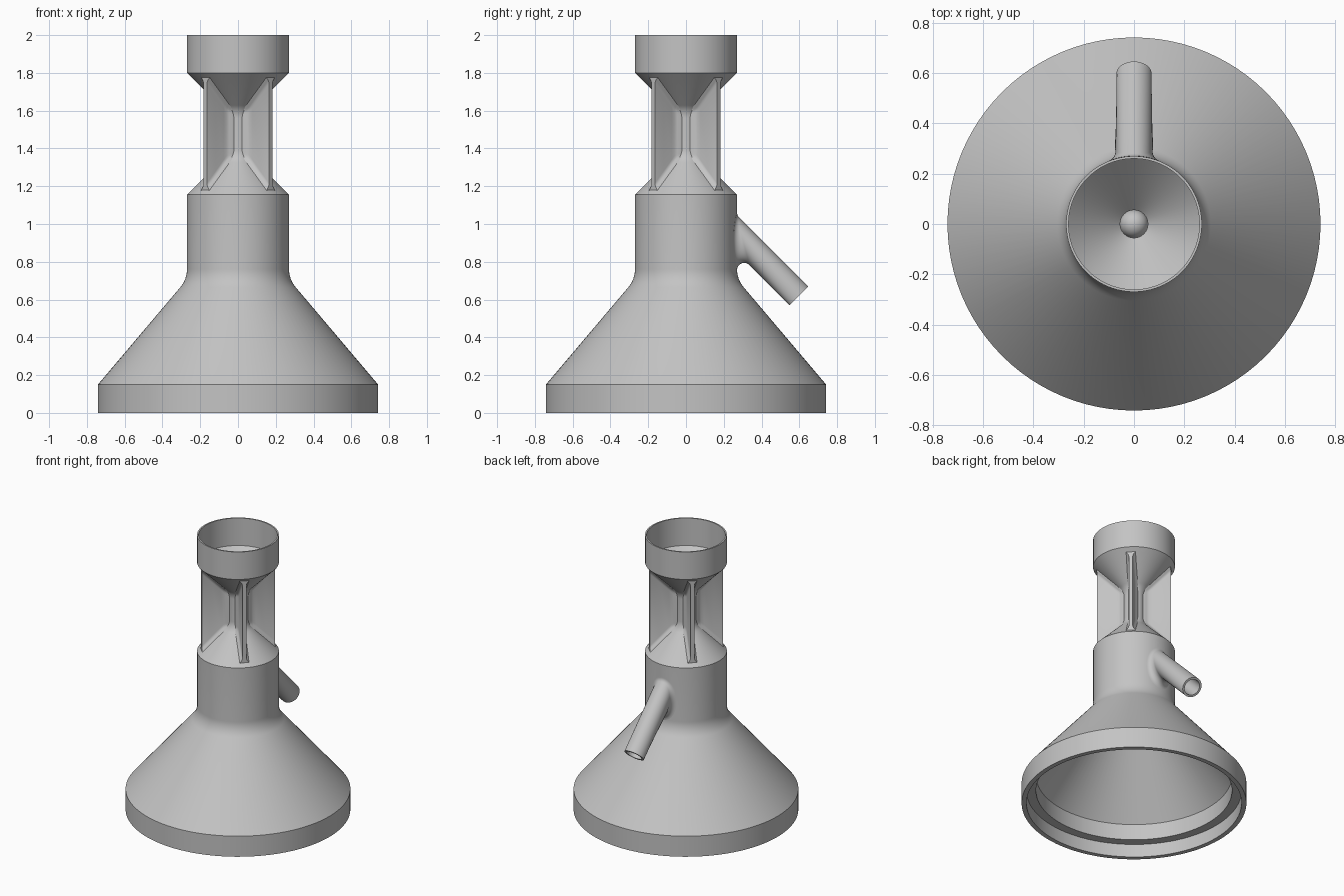
import bpy, bmesh
from math import sin, cos, tan, pi, sqrt, radians
from mathutils import Vector

cube = bpy.data.objects.get("Cube")
if cube:
    bpy.data.objects.remove(cube)

grey = bpy.data.materials.new("plain grey")
grey.use_nodes = True
COLOUR = (0.55, 0.55, 0.55, 1)
grey.diffuse_color = COLOUR
grey.node_tree.nodes["Principled BSDF"].inputs["Base Color"].default_value = COLOUR


def loft(name, rings, wrap):
    """Skin closed rings; wrap joins last to first, otherwise the ends are capped."""
    bm = bmesh.new()
    rows = [[bm.verts.new(p) for p in ring] for ring in rings]
    n = len(rows[0])
    pairs = list(zip(rows, rows[1:]))
    if wrap:
        pairs.append((rows[-1], rows[0]))
    else:
        bm.faces.new(rows[0])
        bm.faces.new(rows[-1])
    for a, b in pairs:
        for i in range(n):
            j = (i + 1) % n
            bm.faces.new((a[i], a[j], b[j], b[i]))
    bmesh.ops.recalc_face_normals(bm, faces=bm.faces)
    mesh = bpy.data.meshes.new(name)
    bm.to_mesh(mesh)
    bm.free()
    mesh.materials.append(grey)
    ob = bpy.data.objects.new(name, mesh)
    bpy.context.collection.objects.link(ob)
    return ob


def activate(ob):
    bpy.ops.object.select_all(action='DESELECT')
    ob.select_set(True)
    bpy.context.view_layer.objects.active = ob


def smooth(ob):
    activate(ob)
    bpy.ops.object.shade_smooth_by_angle(angle=radians(30))


def arc(a, corner, b, steps=8):
    """Circular arc from a to b, tangent to both legs of the corner."""
    w = sin((a - corner).angle(b - corner) / 2)
    pts = []
    for k in range(steps + 1):
        t = k / steps
        k0, k1, k2 = (1 - t) ** 2, 2 * w * t * (1 - t), t * t
        pts.append((a * k0 + corner * k1 + b * k2) / (k0 + k1 + k2))
    return pts


# Hollow body: (radius, height, rounding length), outside then inside
outline = [
    (.742, 0, 0), (.742, .15, 0), (.27, .707, .055), (.27, 1.155, 0),
    (.07, 1.355, .04), (.07, 1.6, .04), (.27, 1.8, 0), (.27, 2, 0),
    (.26, 2, 0), (.26, 1.8, 0), (.055, 1.595, 0), (.055, 1.355, 0),
    (.25, 1.16, 0), (.25, .7, 0), (.647, .21, 0), (.647, .095, 0),
    (.71, .095, 0), (.71, 0, 0),
]
profile = []
for i, (r, z, cut) in enumerate(outline):
    p = Vector((r, z))
    if cut:
        before = (Vector(outline[i - 1][:2]) - p).normalized()
        after = (Vector(outline[i + 1][:2]) - p).normalized()
        profile += arc(p + before * cut, p, p + after * cut)
    else:
        profile.append(p)
SEG = 96
body = loft("funnel_body", [
    [(p.x * cos(2 * pi * i / SEG), p.x * sin(2 * pi * i / SEG), p.y) for i in range(SEG)]
    for p in profile], True)

# Side pipe, sloping down at the back
WALL, PIPE, BORE, ROUND = .27, .07, .055, .038
start = Vector((0, WALL, .947))
axis = Vector((0, 1, -1)).normalized()
side, up = Vector((1, 0, 0)), Vector((0, 1, 1)).normalized()
end = axis * .4625


def reach(p, radius):
    """Slide p along the pipe axis to an upright cylinder."""
    return p + axis * ((sqrt(radius ** 2 - p.x ** 2) - p.y) / axis.y)


strips = []
for i in range(64):
    a = 2 * pi * i / 64
    n = side * cos(a) + up * sin(a)
    root = reach(start + n * PIPE, WALL)
    wall_n = Vector((root.x, root.y, 0)).normalized()
    seam = wall_n.cross(n).normalized()
    on_wall = seam.cross(wall_n)
    on_wall *= 1 if on_wall.dot(n) > 0 else -1
    on_pipe = seam.cross(n)
    on_pipe *= 1 if on_pipe.dot(wall_n) > 0 else -1
    length = ROUND / tan(on_wall.angle(on_pipe) / 2)
    foot = root + on_wall * length
    flat = Vector((foot.x, foot.y, 0)).normalized() * (WALL + .0005)
    foot = Vector((flat.x, flat.y, foot.z))
    strip = arc(foot, root, root + on_pipe * length)
    strip += [start + n * PIPE + end, start + n * BORE + end,
              reach(start + n * BORE, .25)]
    strips.append(strip)
pipe = loft("side_pipe", list(zip(*strips)), True)

# Opening through the wall behind the pipe
cutter = loft("bore_cutter", [
    [start + (side * cos(2 * pi * i / 48) + up * sin(2 * pi * i / 48)) * BORE + axis * s
     for i in range(48)] for s in (-.14, .14)], False)
cutter.hide_render = True
mod = body.modifiers.new("bore", 'BOOLEAN')
mod.operation = 'DIFFERENCE'
mod.solver = 'EXACT'
mod.object = cutter
activate(body)
bpy.ops.object.modifier_apply(modifier=mod.name)
bpy.data.objects.remove(cutter)
smooth(body)
smooth(pipe)

# Four diagonal ribs around the neck, flaring where they meet it
RADII = [.06, .075, .085, .1, .12, .18, .245]
STEPS = [-.004, .006, .014, .022, .035]


def rib_half(gap):
    return .0125 + .02 * max(0, 1 - max(gap, 0) / .035) ** 2


for q in range(4):
    a = pi / 4 + q * pi / 2
    out, across = Vector((cos(a), sin(a), 0)), Vector((-sin(a), cos(a), 0))
    rings = []
    for top, steps in ((False, STEPS), (True, STEPS[::-1])):
        for d in steps:
            left, right = [], []
            for r in RADII:
                z = 1.53 + r - d if top else 1.425 - r + d
                half = rib_half(min(d, r - .07))
                left.append(out * r + across * half + Vector((0, 0, z)))
                right.append(out * r - across * half + Vector((0, 0, z)))
            rings.append(left + right[::-1])
    smooth(loft("neck_rib_%d" % (q + 1), rings, False))

# Domed plug in the neck
bpy.ops.mesh.primitive_uv_sphere_add(segments=32, ring_count=16, radius=.056,
                                     location=(0, 0, 1.53))
plug = bpy.context.object
plug.name = "neck_plug"
plug.data.materials.append(grey)
smooth(plug)
